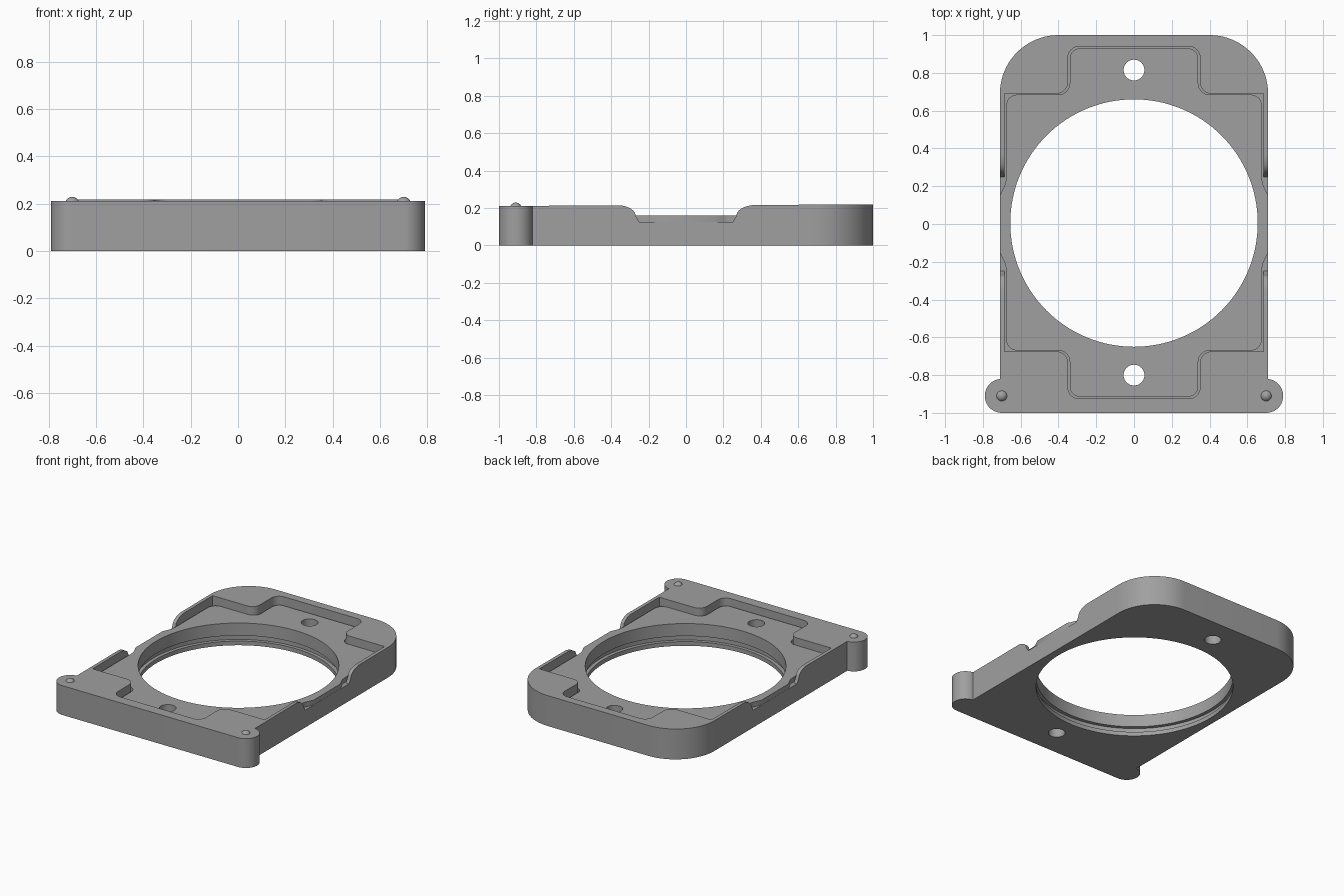
import bpy, bmesh, math
from mathutils import Vector

if "Cube" in bpy.data.objects:
    bpy.data.objects.remove(bpy.data.objects["Cube"], do_unlink=True)

grey = bpy.data.materials.new("mid grey")
grey.use_nodes = True
grey.diffuse_color = (0.35, 0.35, 0.35, 1)
grey.node_tree.nodes["Principled BSDF"].inputs["Base Color"].default_value = (0.35, 0.35, 0.35, 1)


def rounded(corners, steps=12):
    """Fillet a loop of (x, y, radius) corners."""
    out = []
    for i, (x, y, r) in enumerate(corners):
        p = Vector((x, y))
        if r == 0:
            out.append(p)
            continue
        a = (Vector(corners[i - 1][:2]) - p).normalized()
        b = (Vector(corners[(i + 1) % len(corners)][:2]) - p).normalized()
        half = a.angle(b) / 2
        centre = p + (a + b).normalized() * r / math.sin(half)
        start = p + a * r / math.tan(half) - centre
        end = p + b * r / math.tan(half) - centre
        sweep = start.angle_signed(end)
        for k in range(steps + 1):
            t = -sweep * k / steps
            out.append(centre + Vector((start.x * math.cos(t) - start.y * math.sin(t),
                                        start.x * math.sin(t) + start.y * math.cos(t))))
    return out


def mirrored(half):
    """Close a right-hand outline with its left-hand reflection."""
    return half + [(-x, *rest) for x, *rest in reversed(half)]


def finish(name, bm):
    bmesh.ops.recalc_face_normals(bm, faces=bm.faces)
    mesh = bpy.data.meshes.new(name)
    bm.to_mesh(mesh)
    bm.free()
    mesh.materials.append(grey)
    ob = bpy.data.objects.new(name, mesh)
    bpy.context.collection.objects.link(ob)
    return ob


def prism(name, outline, low, high):
    """Extrude an outline upward; high may depend on y."""
    top_z = high if callable(high) else lambda y: high
    bm = bmesh.new()
    bottom = [bm.verts.new((x, y, low)) for x, y in outline]
    top = [bm.verts.new((x, y, top_z(y))) for x, y in outline]
    bm.faces.new(bottom)
    bm.faces.new(top)
    n = len(top)
    for i in range(n):
        j = (i + 1) % n
        bm.faces.new((bottom[i], bottom[j], top[j], top[i]))
    return finish(name, bm)


def disc(name, x, y, r, low, high, sides):
    ring = [(x + r * math.cos(2 * math.pi * i / sides),
             y + r * math.sin(2 * math.pi * i / sides)) for i in range(sides)]
    return prism(name, ring, low, high)


def combine(target, tool, operation):
    mod = target.modifiers.new(operation, "BOOLEAN")
    mod.operation, mod.solver, mod.object = operation, "EXACT", tool
    bpy.context.view_layer.objects.active = target
    bpy.ops.object.modifier_apply(modifier=mod.name)
    bpy.data.objects.remove(tool, do_unlink=True)


def smooth(ob):
    bpy.ops.object.select_all(action="DESELECT")
    ob.select_set(True)
    bpy.context.view_layer.objects.active = ob
    bpy.ops.object.shade_smooth_by_angle(angle=math.radians(30))


FLOOR, ISLAND = 0.125, 0.16


def rim(y):
    return 0.215 + 0.004 * y


# Body with large back corners and rounded front ears
ear = [(0.70 + 0.09 * math.cos(a), -0.91 + 0.09 * math.sin(a))
       for a in (math.radians(-90 + 174 * i / 20) for i in range(21))]
back = [(0.71 - 0.31 * (1 - math.cos(a)), 0.69 + 0.31 * math.sin(a))
        for a in (math.pi / 2 * i / 20 for i in range(21))]
body = prism("frame_body", mirrored(ear + [(0.71, -0.82)] + back), 0, rim)

# Cross-shaped pocket
pocket = mirrored([(0.35, -0.925, 0.06), (0.35, -0.675, 0.06), (0.685, -0.675, 0),
                   (0.685, 0.69, 0), (0.35, 0.69, 0.06), (0.35, 0.94, 0.06)])
combine(body, prism("pocket_cutter", rounded(pocket), FLOOR, 0.4), "DIFFERENCE")

# Finger notch through both side walls
arc = [(0.27 + 0.11 * (1 - math.cos(a)), 0.16 + 0.057 * math.sin(a))
       for a in (math.pi / 2 * i / 10 for i in range(11))]
flank = [(0.25, FLOOR)] + arc + [(0.39, 0.4)]
for side in (-1, 1):
    bm = bmesh.new()
    loop = flank + [(-y, z) for y, z in reversed(flank)]
    face = bm.faces.new([bm.verts.new((side * 0.66, y, z)) for y, z in loop])
    moved = bmesh.ops.extrude_face_region(bm, geom=[face])["geom"]
    bmesh.ops.translate(bm, vec=(side * 0.2, 0, 0),
                        verts=[v for v in moved if isinstance(v, bmesh.types.BMVert)])
    combine(body, finish("notch_cutter", bm), "DIFFERENCE")

# Raised seat, bulging outward inside the notches
bulge = [(0.677, 0.24, 0), (0.681, 0.215, 0), (0.689, 0.195, 0), (0.709, 0.155, 0)]
seat = mirrored([(0.34, -0.915, 0.055), (0.34, -0.67, 0.06), (0.677, -0.67, 0.06)]
                + [(x, -y, r) for x, y, r in bulge] + bulge[::-1]
                + [(0.677, 0.685, 0.06), (0.34, 0.685, 0.06), (0.34, 0.93, 0.055)])
combine(body, prism("seat", rounded(seat), 0.08, ISLAND), "UNION")

# Main opening, its inner groove and the two screw holes
combine(body, disc("opening_cutter", 0, 0.005, 0.655, -0.1, 0.4, 128), "DIFFERENCE")
combine(body, disc("groove_cutter", 0, 0.005, 0.68, 0.03, 0.07, 128), "DIFFERENCE")
for y in (-0.80, 0.815):
    combine(body, disc("screw_cutter", 0, y, 0.055, -0.1, 0.4, 40), "DIFFERENCE")
smooth(body)

# Small domes on the ears
for side, label in ((1, "left"), (-1, "right")):
    bm = bmesh.new()
    bmesh.ops.create_uvsphere(bm, u_segments=24, v_segments=12, radius=0.031)
    bmesh.ops.translate(bm, verts=bm.verts, vec=(side * 0.70, -0.91, 0.198))
    smooth(finish(label + "_ear_dome", bm))
